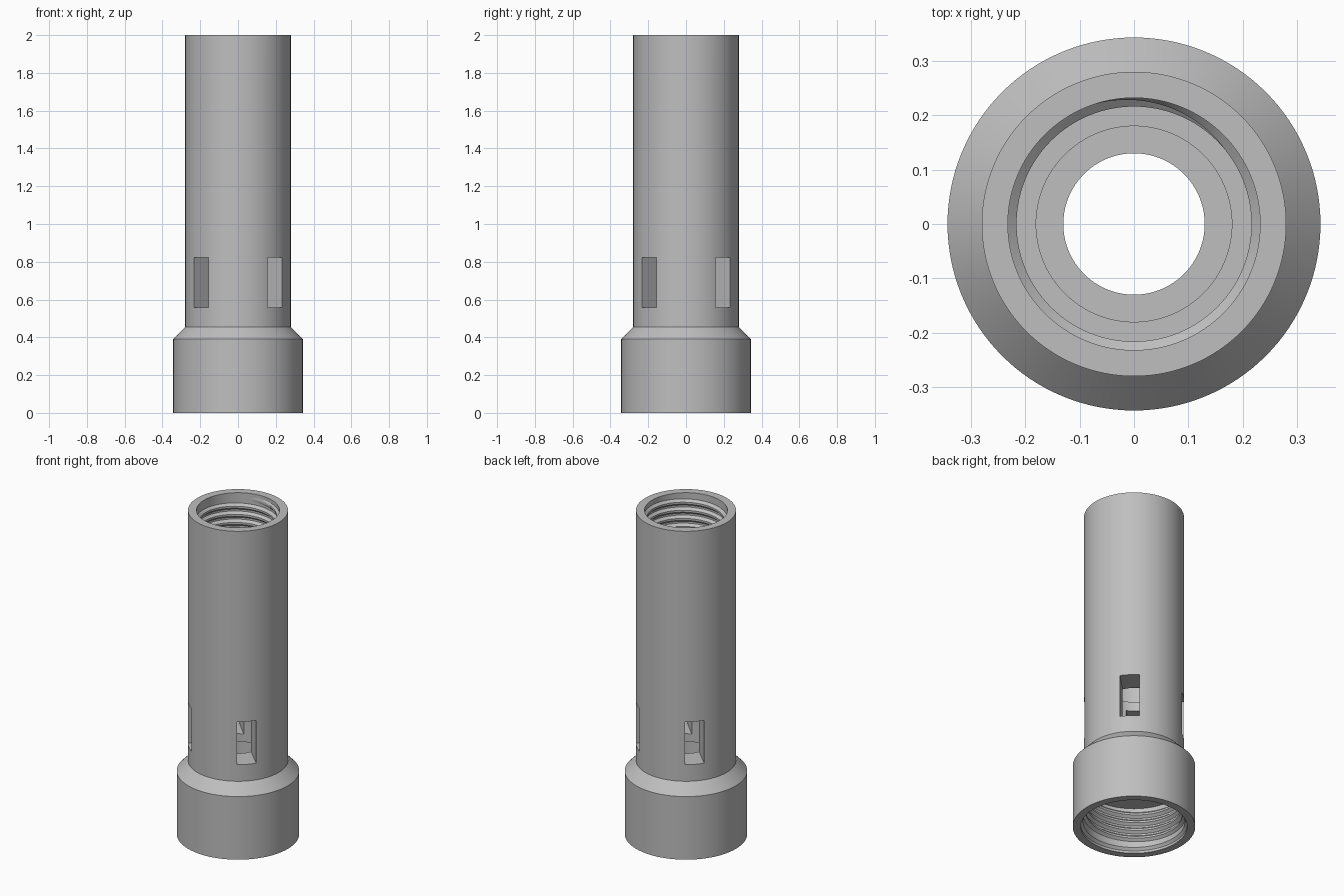
import bpy
import bmesh
import math

cube = bpy.data.objects.get("Cube")
if cube:
    bpy.data.objects.remove(cube, do_unlink=True)

SEGMENTS = 128

metal = bpy.data.materials.new("light_grey")
metal.use_nodes = True
GREY = (0.52, 0.52, 0.52, 1)
metal.diffuse_color = GREY
metal.node_tree.nodes["Principled BSDF"].inputs["Base Color"].default_value = GREY


def make_object(name, bm):
    bmesh.ops.recalc_face_normals(bm, faces=bm.faces)
    mesh = bpy.data.meshes.new(name)
    bm.to_mesh(mesh)
    bm.free()
    mesh.materials.append(metal)
    obj = bpy.data.objects.new(name, mesh)
    bpy.context.collection.objects.link(obj)
    return obj


def activate(obj):
    bpy.ops.object.select_all(action="DESELECT")
    obj.select_set(True)
    bpy.context.view_layer.objects.active = obj


def lathe(name, profile):
    """Revolve a closed (radius, height) outline around z."""
    bm = bmesh.new()
    rings = []
    for i in range(SEGMENTS):
        a = math.tau * i / SEGMENTS
        rings.append([bm.verts.new((r * math.cos(a), r * math.sin(a), z))
                      for r, z in profile])
    n = len(profile)
    for i, ring in enumerate(rings):
        after = rings[(i + 1) % SEGMENTS]
        for j in range(n):
            k = (j + 1) % n
            bm.faces.new((ring[j], after[j], after[k], ring[k]))
    return make_object(name, bm)


def thread(name, bore, depth, pitch, bottom, top):
    """Helical ridge on the inside of a bore, fading out at both ends."""
    bm = bmesh.new()
    steps = int((top - bottom) / pitch * SEGMENTS)
    half, flat, sunk = pitch * 0.44, pitch * 0.12, 0.003
    previous = None
    for i in range(steps + 1):
        a = math.tau * i / SEGMENTS
        z = bottom + pitch * i / SEGMENTS
        fade = max(0.02, min(1, i / 24, (steps - i) / 24))
        section = ((bore + sunk, -half), (bore - depth * fade, -flat),
                   (bore - depth * fade, flat), (bore + sunk, half))
        ring = [bm.verts.new((r * math.cos(a), r * math.sin(a), z + dz))
                for r, dz in section]
        if previous:
            for j in range(4):
                k = (j + 1) % 4
                bm.faces.new((previous[j], ring[j], ring[k], previous[k]))
        else:
            bm.faces.new(ring)
        previous = ring
    bm.faces.new(previous)
    return make_object(name, bm)


# Stepped hollow body: collar, shoulder, tube, then the bores from top down
body = lathe("tube_body", [
    (0.343, 0), (0.343, 0.39), (0.28, 0.455), (0.28, 2),
    (0.232, 2), (0.232, 1.25), (0.18, 1.25), (0.18, 0.88),
    (0.13, 0.88), (0.13, 0.51), (0.18, 0.51), (0.18, 0.28),
    (0.285, 0.28), (0.285, 0.03), (0.298, 0.015), (0.298, 0),
])

# Four diagonal slots through the wall, cut by two crossing bars
for angle in (45, 135):
    bpy.ops.mesh.primitive_cube_add(size=1, location=(0, 0, 0.69),
                                    rotation=(0, 0, math.radians(angle)))
    cutter = bpy.context.object
    cutter.name = "slot_cutter"
    cutter.scale = (0.8, 0.108, 0.264)
    cutter.hide_render = True
    cut = body.modifiers.new("slots", "BOOLEAN")
    cut.operation = "DIFFERENCE"
    cut.solver = "EXACT"
    cut.object = cutter
    activate(body)
    bpy.ops.object.modifier_apply(modifier=cut.name)
    bpy.data.objects.remove(cutter, do_unlink=True)

# Internal threads of the tube mouth and the collar socket
threads = [thread("upper_thread", 0.232, 0.016, 0.05, 1.3, 1.965),
           thread("lower_thread", 0.285, 0.016, 0.05, 0.055, 0.25)]

for obj in [body] + threads:
    activate(obj)
    bpy.ops.object.shade_smooth_by_angle(angle=math.radians(25))
